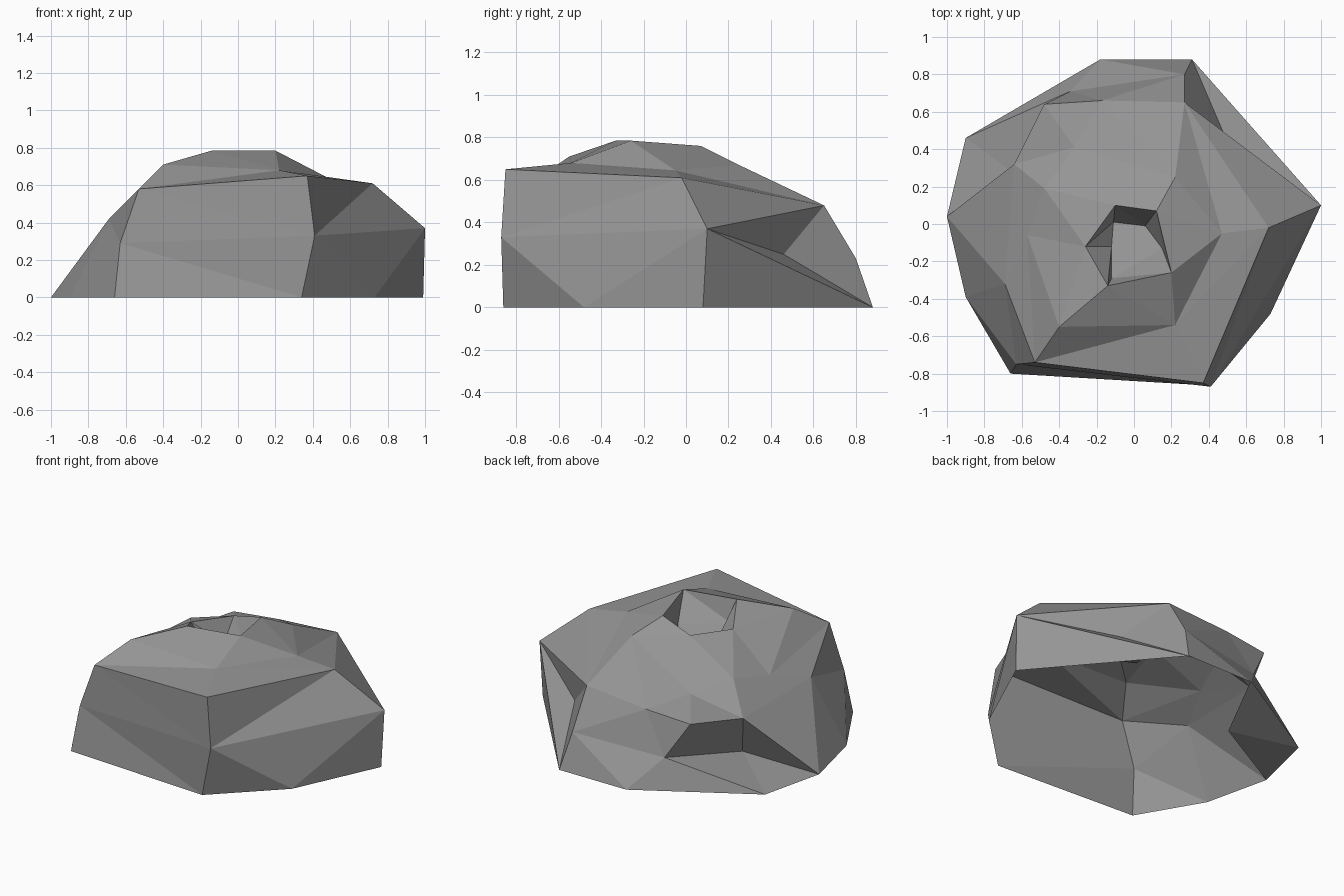
import bpy
import bmesh

if "Cube" in bpy.data.objects:
    bpy.data.objects.remove(bpy.data.objects["Cube"])

# Contour rings of the rock, counter-clockwise from the front right corner
base = [(.34, -.86, 0), (.73, -.48, 0), (.99, .08, 0), (.31, .88, 0), (-.18, .88, 0),
        (-.90, .46, 0), (-1, .04, 0), (-.90, -.39, 0), (-.66, -.80, 0)]
# the middle ring touches the ground on the left, beside the undercut notch
middle = [(.41, -.87, .33), (1, .10, .37), (.49, .46, .25), (.27, .80, .23), (-.34, .71, .19),
          (-.56, .21, .10), base[6], base[7], (-.63, -.75, .29)]
shoulder = [(.37, -.85, .65), (.72, -.02, .61), (.27, .65, .48), (-.17, .66, .445),
            (-.48, .64, .42), (-.64, .32, .38), (-.69, -.32, .42), (-.53, -.74, .58)]
crown = [(.22, -.54, .68), (.47, -.05, .645), (.22, .25, .67), (-.32, .41, .49),
         (-.48, .19, .55), (-.57, -.06, .50), (-.40, -.55, .71)]
rim = [(.20, -.26, .785), (.12, .07, .76), (-.10, .10, .70), (-.26, -.12, .70), (-.14, -.33, .785)]
pit = [(.15, -.13, .62), (.06, -.01, .57), (-.11, .01, .55), (-.12, -.12, .55), (-.12, -.29, .64)]

bm = bmesh.new()
verts = {}


def vert(p):
    if p not in verts:
        verts[p] = bm.verts.new(p)
    return verts[p]


def zip_rings(low, up, steps):
    """Join two rings with triangles; L steps along the lower ring, U along the upper."""
    i = j = 0
    for s in steps:
        a, b = low[i % len(low)], up[j % len(up)]
        if s == "L":
            i += 1
            tri = (a, low[i % len(low)], b)
        else:
            j += 1
            tri = (a, up[j % len(up)], b)
        if len(set(tri)) == 3:
            bm.faces.new([vert(p) for p in tri])


# Side walls, sloping top and crater
zip_rings(base, middle, "LULLUULULULULULULU")
zip_rings(middle, shoulder, "ULULLULULULULLULU")
zip_rings(shoulder, crown, "LULULULLUULLUUL")
zip_rings(crown, rim, "LULULLULLULU")
zip_rings(rim, pit, "LU" * 5)
# Crater floor; the underside stays open
bm.faces.new([vert(p) for p in pit])

mesh = bpy.data.meshes.new("rock")
bm.to_mesh(mesh)
bm.free()

stone = bpy.data.materials.new("grey stone")
stone.diffuse_color = (.30, .30, .30, 1)
stone.use_nodes = True
stone.node_tree.nodes["Principled BSDF"].inputs["Base Color"].default_value = stone.diffuse_color
mesh.materials.append(stone)
rock = bpy.data.objects.new("rock", mesh)
bpy.context.collection.objects.link(rock)
